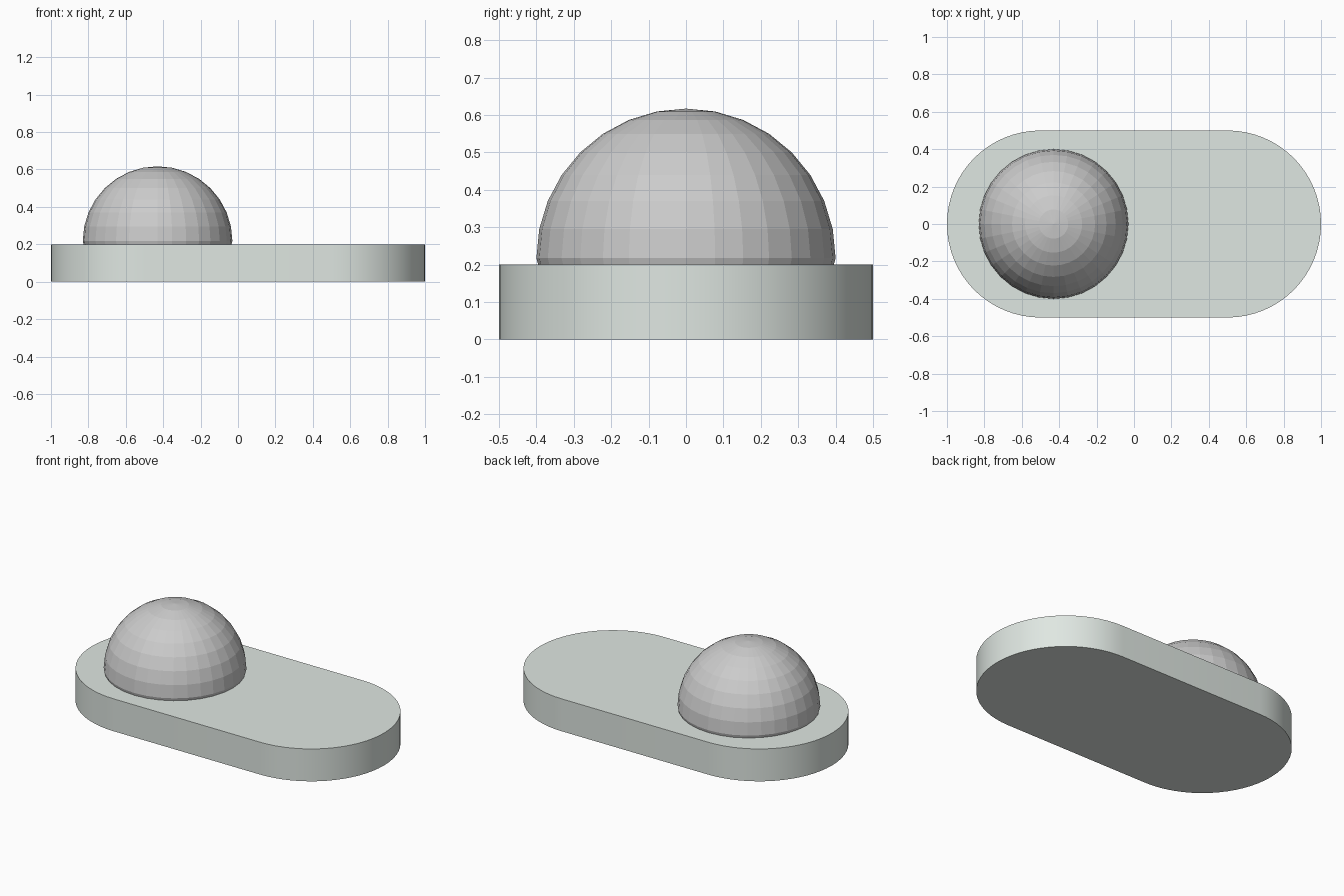
import bpy, bmesh, math
from mathutils import Vector

if "Cube" in bpy.data.objects:
    bpy.data.objects.remove(bpy.data.objects["Cube"])

BASE_H = 0.2
DOME_X, DOME_Z, DOME_R = -0.43, 0.217, 0.4


def add_object(name, bm):
    bmesh.ops.recalc_face_normals(bm, faces=bm.faces)
    mesh = bpy.data.meshes.new(name)
    bm.to_mesh(mesh)
    bm.free()
    obj = bpy.data.objects.new(name, mesh)
    bpy.context.collection.objects.link(obj)
    return obj


# Base plate: stadium outline extruded upward
bm = bmesh.new()
outline = []
steps = 32
for cx, start in ((0.5, -math.pi / 2), (-0.5, math.pi / 2)):
    for i in range(steps + 1):
        a = start + math.pi * i / steps
        outline.append(bm.verts.new((cx + 0.5 * math.cos(a), 0.5 * math.sin(a), 0)))
face = bm.faces.new(outline)
top = bmesh.ops.extrude_face_region(bm, geom=[face], use_keep_orig=True)
bmesh.ops.translate(bm, vec=(0, 0, BASE_H),
                    verts=[g for g in top["geom"] if isinstance(g, bmesh.types.BMVert)])
base = add_object("base_plate", bm)
mat = bpy.data.materials.new("pale_grey_green")
mat.diffuse_color = (0.74, 0.80, 0.76, 1)
mat.use_nodes = True
mat.node_tree.nodes["Principled BSDF"].inputs["Base Color"].default_value = mat.diffuse_color
base.data.materials.append(mat)
bpy.context.view_layer.objects.active = base
base.select_set(True)
bpy.ops.object.shade_smooth_by_angle(angle=math.radians(30))

# Dome: faceted sphere cut off where it meets the plate
bm = bmesh.new()
bmesh.ops.create_uvsphere(bm, u_segments=32, v_segments=16, radius=DOME_R)
bmesh.ops.translate(bm, verts=bm.verts, vec=(DOME_X, 0, DOME_Z))
bmesh.ops.bisect_plane(bm, geom=bm.verts[:] + bm.edges[:] + bm.faces[:],
                       plane_co=Vector((0, 0, BASE_H)), plane_no=Vector((0, 0, 1)),
                       clear_inner=True)
# Slight tuck at the foot of the dome
for v in bm.verts:
    if v.co.z < BASE_H + 0.001:
        v.co.x = DOME_X + (v.co.x - DOME_X) * 0.992
        v.co.y *= 0.992
add_object("dome", bm)
